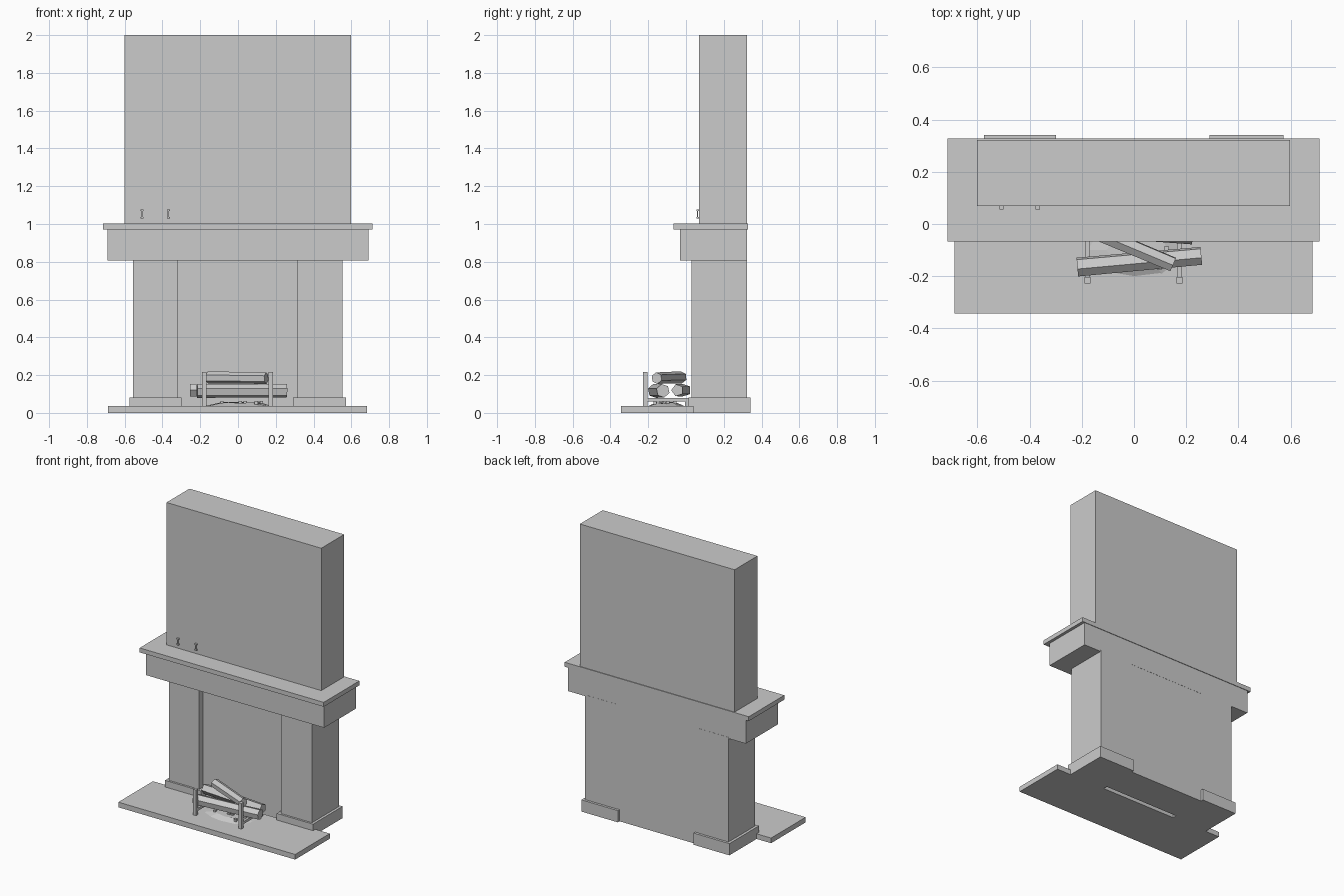
import bpy, bmesh, math, random
from mathutils import Vector

if "Cube" in bpy.data.objects:
    bpy.data.objects.remove(bpy.data.objects["Cube"])

random.seed(4)
stone = bpy.data.materials.new("plain_grey")
stone.diffuse_color = (0.6, 0.6, 0.6, 1)
stone.use_nodes = True
stone.node_tree.nodes["Principled BSDF"].inputs["Base Color"].default_value = stone.diffuse_color


def finish(name, bm):
    me = bpy.data.meshes.new(name)
    bmesh.ops.recalc_face_normals(bm, faces=bm.faces)
    bm.to_mesh(me)
    bm.free()
    me.materials.append(stone)
    ob = bpy.data.objects.new(name, me)
    bpy.context.collection.objects.link(ob)
    return ob


def add_box(bm, x0, x1, y0, y1, z0, z1):
    vs = bmesh.ops.create_cube(bm, size=1)["verts"]
    for v in vs:
        v.co = Vector(((x0 + x1) / 2 + v.co.x * (x1 - x0),
                       (y0 + y1) / 2 + v.co.y * (y1 - y0),
                       (z0 + z1) / 2 + v.co.z * (z1 - z0)))


def box(name, *dims):
    bm = bmesh.new()
    add_box(bm, *dims)
    return finish(name, bm)


def log(name, a, b, r, sides=6, spin=0.0):
    a, b = Vector(a), Vector(b)
    d = b - a
    bm = bmesh.new()
    bmesh.ops.create_cone(bm, cap_ends=True, segments=sides, radius1=r,
                          radius2=r * 0.95, depth=d.length)
    rot = d.to_track_quat('Z', 'Y')
    for v in bm.verts:
        c, s = math.cos(spin), math.sin(spin)
        p = Vector((v.co.x * c - v.co.y * s, v.co.x * s + v.co.y * c, v.co.z))
        v.co = rot @ p + (a + b) / 2
    return finish(name, bm)


# masonry
box("hearth_slab", -0.687, 0.683, -0.343, 0.04, 0.0, 0.036)
box("fireback", -0.33, 0.33, 0.07, 0.322, 0.0, 0.82)
box("frieze", -0.69, 0.69, -0.032, 0.323, 0.806, 0.972)
box("mantel_shelf", -0.715, 0.711, -0.067, 0.327, 0.972, 1.003)
box("chimney_breast", -0.602, 0.597, 0.069, 0.322, 1.0, 2.0)
for side, x0, x1, p0, p1 in (("left", -0.556, -0.32, -0.575, -0.298),
                             ("right", 0.312, 0.554, 0.29, 0.572)):
    box(side + "_pillar", x0, x1, 0.028, 0.324, 0.07, 0.815)
    box(side + "_plinth", p0, p1, 0.014, 0.341, 0.0, 0.082)

# little hooks on the chimney breast
for i, x in enumerate((-0.508, -0.369)):
    bm = bmesh.new()
    add_box(bm, x - 0.004, x + 0.004, 0.057, 0.064, 1.03, 1.075)
    for z in (1.03, 1.068):
        add_box(bm, x - 0.008, x + 0.008, 0.055, 0.075, z, z + 0.008)
    finish("hook_%d" % i, bm)

# andirons: front post, rail and rear foot
for i, x in enumerate((-0.178, 0.174)):
    bm = bmesh.new()
    add_box(bm, x - 0.012, x + 0.012, -0.228, -0.203, 0.03, 0.216)
    add_box(bm, x - 0.009, x + 0.009, -0.21, 0.015, 0.06, 0.078)
    add_box(bm, x - 0.009, x + 0.009, -0.005, 0.013, 0.03, 0.065)
    finish("andiron_%d" % i, bm)

# stacked logs
log("front_log", (-0.217, -0.165, 0.117), (0.258, -0.122, 0.117), 0.038, 6, 0.2)
log("rear_log", (-0.252, -0.008, 0.12), (0.225, -0.045, 0.12), 0.035, 5, 0.3)
log("top_log", (-0.16, -0.025, 0.188), (0.15, -0.155, 0.184), 0.032, 6, 0.1)

# low ash mound with a few coals
bm = bmesh.new()
bmesh.ops.create_cone(bm, cap_ends=True, segments=12, radius1=1, radius2=0.6, depth=1)
for v in bm.verts:
    k = random.uniform(0.88, 1.05)
    top = v.co.z > 0
    v.co = Vector((0.01 + v.co.x * 0.2 * k, -0.1 + v.co.y * 0.105 * k,
                   random.uniform(0.048, 0.058) if top else 0.033))
finish("ash_bed", bm)
for i in range(6):
    x, y, s = random.uniform(-0.13, 0.15), random.uniform(-0.17, -0.04), 0.009
    box("coal_%d" % i, x - s, x + s, y - s, y + s, 0.045, 0.063)
